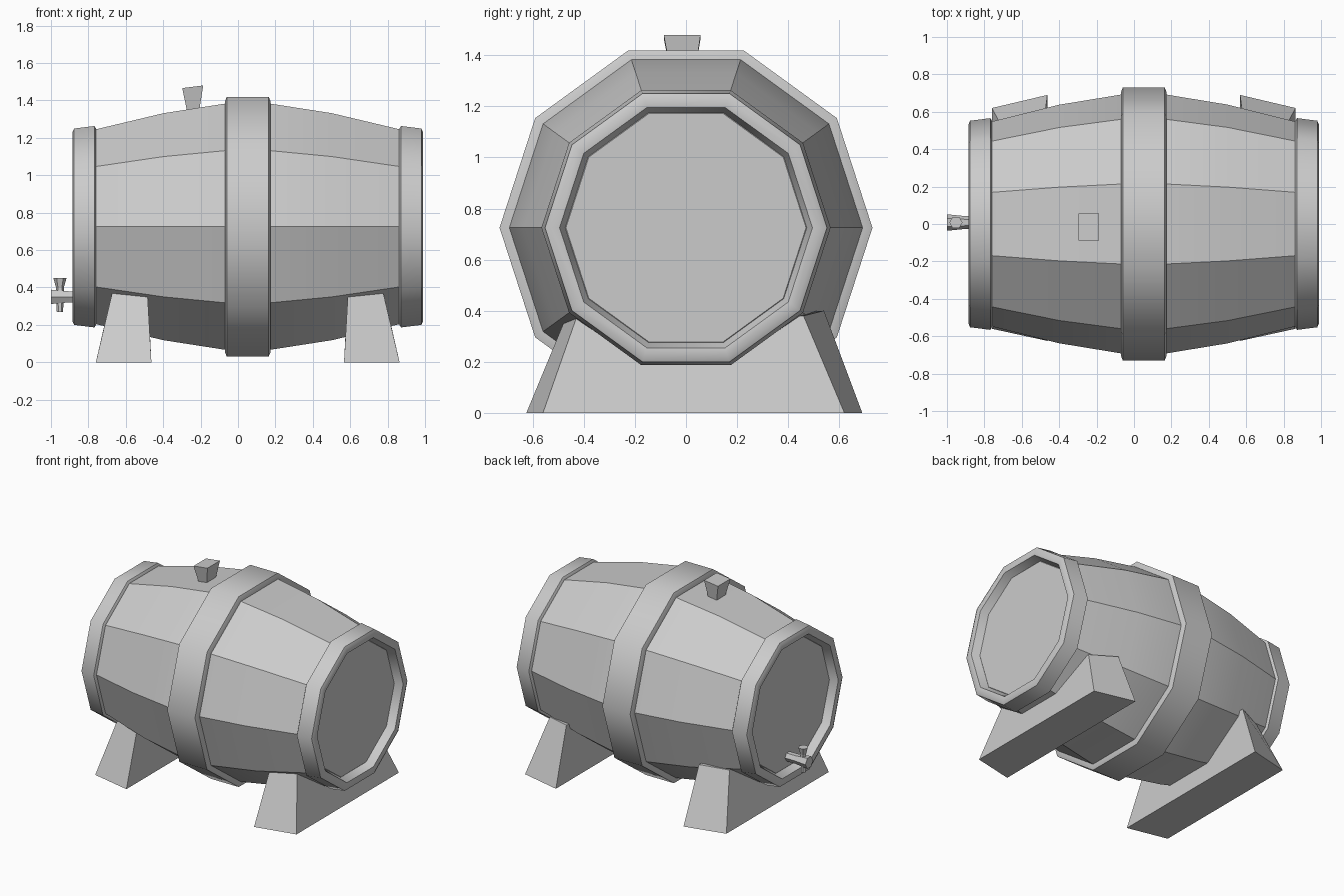
import bpy, bmesh
from math import cos, sin, tau, radians
from mathutils import Vector

cube = bpy.data.objects.get("Cube")
if cube:
    bpy.data.objects.remove(cube, do_unlink=True)

grey = bpy.data.materials.new("plain_grey")
grey.use_nodes = True
COLOUR = (0.6, 0.6, 0.6, 1)
grey.diffuse_color = COLOUR
grey.node_tree.nodes["Principled BSDF"].inputs["Base Color"].default_value = COLOUR

MID_X, AXIS_Z = 0.052, 0.725      # centre of the barrel


def finish(name, bm, smooth_angle=None):
    bmesh.ops.recalc_face_normals(bm, faces=bm.faces)
    mesh = bpy.data.meshes.new(name)
    bm.to_mesh(mesh)
    bm.free()
    mesh.materials.append(grey)
    obj = bpy.data.objects.new(name, mesh)
    bpy.context.collection.objects.link(obj)
    if smooth_angle:
        bpy.ops.object.select_all(action='DESELECT')
        obj.select_set(True)
        bpy.context.view_layer.objects.active = obj
        bpy.ops.object.shade_smooth_by_angle(angle=radians(smooth_angle))
    return obj


def lathe(name, profile, sides=10, origin=(MID_X, 0, AXIS_Z), axis='X',
          closed=False, smooth_angle=None):
    """Sweep (position, radius) points round an axis; open profiles get end caps."""
    bm = bmesh.new()
    rings = []
    for p, r in profile:
        ring = []
        for i in range(sides):
            a = tau * i / sides
            u, v = r * cos(a), r * sin(a)
            co = (p, u, v) if axis == 'X' else (u, v, p)
            ring.append(bm.verts.new(Vector(co) + Vector(origin)))
        rings.append(ring)
    pairs = list(zip(rings, rings[1:]))
    if closed:
        pairs.append((rings[-1], rings[0]))
    for a, b in pairs:
        for i in range(sides):
            j = (i + 1) % sides
            bm.faces.new((a[i], a[j], b[j], b[i]))
    if not closed:
        bm.faces.new(rings[0])
        bm.faces.new(rings[-1])
    return finish(name, bm, smooth_angle)


def block(name, bottom, top):
    """Six-sided block from four bottom and four top corners."""
    bm = bmesh.new()
    low = [bm.verts.new(c) for c in bottom]
    high = [bm.verts.new(c) for c in top]
    bm.faces.new(low)
    bm.faces.new(high)
    for i in range(4):
        j = (i + 1) % 4
        bm.faces.new((low[i], low[j], high[j], high[i]))
    return finish(name, bm)


# Barrel staves with recessed flat heads
half = [(0.12, 0.692), (0.45, 0.638), (0.81, 0.548), (0.88, 0.47)]
lathe("barrel_body", [(-x, r) for x, r in reversed(half)] + half, smooth_angle=30)

# Wide middle hoop with bevelled edges
hoop = [(-0.122, 0.66), (-0.122, 0.705), (-0.112, 0.73),
        (0.112, 0.73), (0.122, 0.705), (0.122, 0.66)]
lathe("middle_hoop", hoop, closed=True, smooth_angle=40)

# End hoops, tapering outwards, with a sloped inner lip
rim = [(0.81, 0.53), (0.81, 0.55), (0.82, 0.566), (0.928, 0.552),
       (0.938, 0.53), (0.934, 0.495), (0.87, 0.47)]
for side, name in ((1, "left_end_hoop"), (-1, "right_end_hoop")):
    lathe(name, [(side * x, r) for x, r in rim], closed=True, smooth_angle=40)

# Stands: mirrored wedge blocks, wider on the inner side
for side, name in ((1, "left_stand"), (-1, "right_stand")):
    def at(dx, y, z):
        return (MID_X + side * dx, y, z)
    block(name,
          [at(0.812, -0.56, 0), at(0.812, 0.62, 0), at(0.515, 0.69, 0), at(0.515, -0.625, 0)],
          [at(0.725, -0.43, 0.37), at(0.725, 0.46, 0.38),
           at(0.535, 0.54, 0.40), at(0.535, -0.48, 0.35)])

# Bung on the top
block("bung",
      [(-0.27, -0.06, 1.33), (-0.21, -0.06, 1.33), (-0.21, 0.035, 1.33), (-0.27, 0.035, 1.33)],
      [(-0.298, -0.087, 1.466), (-0.186, -0.087, 1.48),
       (-0.186, 0.057, 1.48), (-0.298, 0.057, 1.466)])

# Tap: flared spout and a vertical key through it
lathe("tap_spout", [(-1.0, 0.044), (-0.9, 0.034), (-0.8, 0.034)], sides=6,
      origin=(0, 0.008, 0.35))
lathe("tap_key", [(0.27, 0.017), (0.40, 0.021), (0.45, 0.035)], sides=6,
      origin=(-0.952, 0.008, 0), axis='Z')
